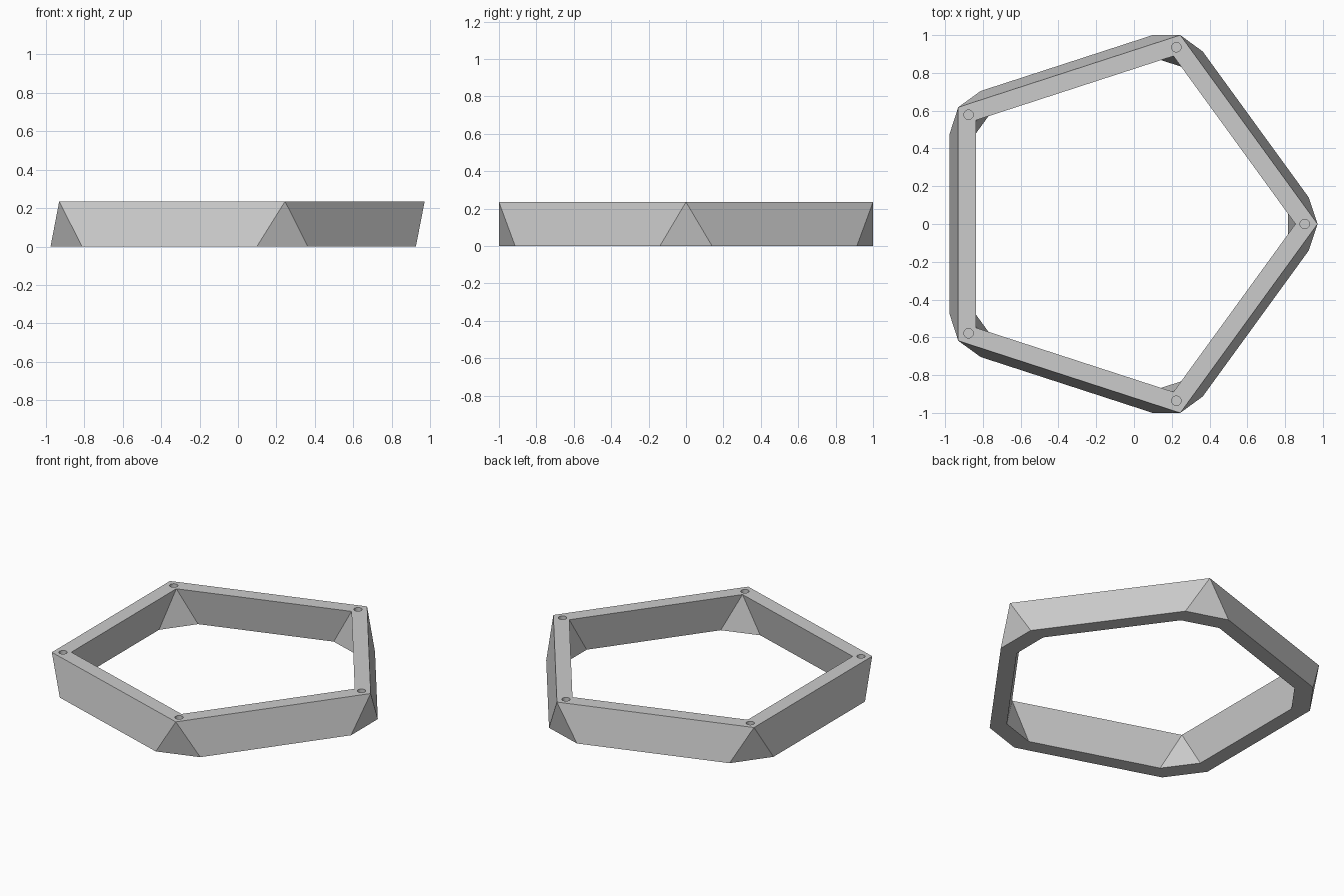
import bpy, bmesh
from math import cos, sin, radians
from mathutils import Matrix

if "Cube" in bpy.data.objects:
    bpy.data.objects.remove(bpy.data.objects["Cube"])

CX, H = -0.08, 0.235          # ring centre and height
INNER = 0.889                 # inner outline relative to the outer one
HOLE_R, HOLE_DEPTH = 0.025, 0.1


def polar(r, deg, z):
    return (CX + r * cos(radians(deg)), r * sin(radians(deg)), z)


def make_object(name, bm):
    bmesh.ops.recalc_face_normals(bm, faces=bm.faces)
    mesh = bpy.data.meshes.new(name)
    bm.to_mesh(mesh)
    bm.free()
    obj = bpy.data.objects.new(name, mesh)
    bpy.context.collection.objects.link(obj)
    return obj


# Ring: pentagon on top, truncated pentagon (ten corners) at the bottom
bm = bmesh.new()


def outline(scale):
    top = [bm.verts.new(polar(1.0515 * scale, 72 * i, H)) for i in range(5)]
    low = [bm.verts.new(polar(1.0155 * scale, 72 * i + s * 7.9, 0))
           for i in range(5) for s in (-1, 1)]
    return top, low


(top_o, low_o), (top_i, low_i) = outline(1), outline(INNER)
for top, low in ((top_o, low_o), (top_i, low_i)):
    for i in range(5):
        j = (i + 1) % 5
        bm.faces.new((top[i], low[2 * i], low[2 * i + 1]))            # corner triangle
        bm.faces.new((top[i], low[2 * i + 1], low[2 * j], top[j]))    # long wall
for a, b in ((top_o, top_i), (low_o, low_i)):                         # rims
    for i in range(len(a)):
        j = (i + 1) % len(a)
        bm.faces.new((a[i], a[j], b[j], b[i]))
ring = make_object("pentagon_ring", bm)

# Blind round holes in the top corners
bm = bmesh.new()
for i in range(5):
    x, y, z = polar(0.984, 72 * i, H)
    bmesh.ops.create_cone(bm, cap_ends=True, segments=32, radius1=HOLE_R,
                          radius2=HOLE_R, depth=2 * HOLE_DEPTH,
                          matrix=Matrix.Translation((x, y, z)))
cutter = make_object("hole_cutter", bm)
cutter.hide_render = True
cutter.hide_set(True)

cut = ring.modifiers.new("corner_holes", 'BOOLEAN')
cut.operation = 'DIFFERENCE'
cut.solver = 'EXACT'
cut.object = cutter
